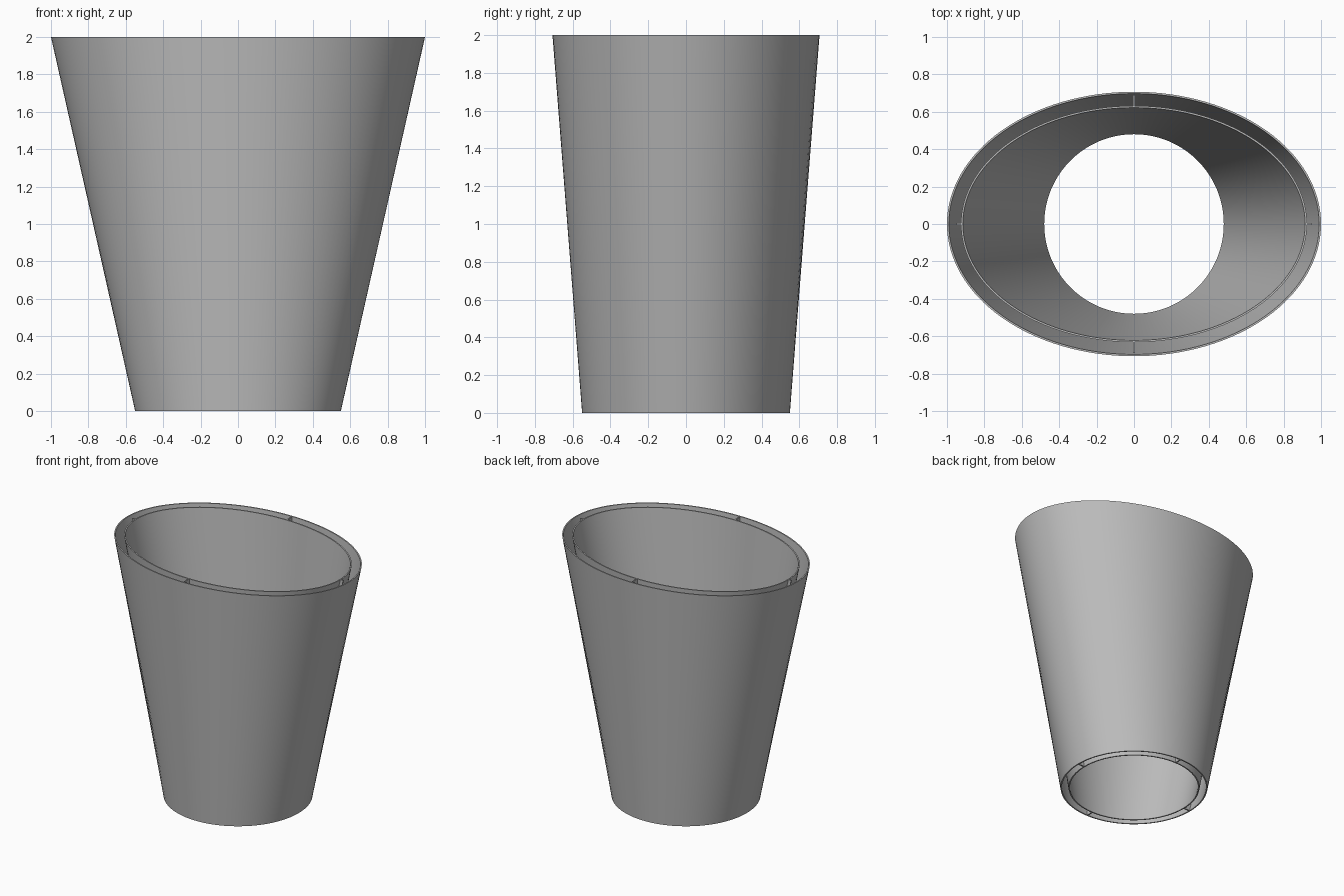
import bpy
import bmesh
from math import cos, sin, pi

cube = bpy.data.objects.get("Cube")
if cube:
    bpy.data.objects.remove(cube, do_unlink=True)

SIDES = 128
HEIGHT = 2.0

grey = bpy.data.materials.new("plain grey")
grey.use_nodes = True
colour = (0.5, 0.5, 0.5, 1)
grey.diffuse_color = colour
grey.node_tree.nodes["Principled BSDF"].inputs["Base Color"].default_value = colour


def finish(name, bm):
    bmesh.ops.recalc_face_normals(bm, faces=bm.faces)
    mesh = bpy.data.meshes.new(name)
    bm.to_mesh(mesh)
    bm.free()
    mesh.materials.append(grey)
    obj = bpy.data.objects.new(name, mesh)
    bpy.context.collection.objects.link(obj)
    return obj


def tapered_wall(name, base, rim_x, rim_y, thickness):
    """Thin wall lofted from a round base to an oval rim."""
    bm = bmesh.new()

    def ring(rx, ry, z):
        return [bm.verts.new((rx * cos(2 * pi * i / SIDES),
                              ry * sin(2 * pi * i / SIDES), z))
                for i in range(SIDES)]

    t = thickness
    rings = [ring(base, base, 0), ring(rim_x, rim_y, HEIGHT),
             ring(rim_x - t, rim_y - t, HEIGHT), ring(base - t, base - t, 0)]
    for a, b in zip(rings, rings[1:] + rings[:1]):
        for i in range(SIDES):
            j = (i + 1) % SIDES
            bm.faces.new((a[i], a[j], b[j], b[i]))
    obj = finish(name, bm)
    bpy.ops.object.select_all(action='DESELECT')
    obj.select_set(True)
    bpy.context.view_layer.objects.active = obj
    bpy.ops.object.shade_smooth_by_angle(angle=pi / 6)


def rib(name, angle, base_in, base_out, rim_in, rim_out, half=0.005):
    """Slim upright web joining the two walls."""
    bm = bmesh.new()
    c, s = round(cos(angle)), round(sin(angle))
    profile = [(base_in, 0), (base_out, 0), (rim_out, HEIGHT), (rim_in, HEIGHT)]
    sides = [[bm.verts.new((r * c - w * s, r * s + w * c, z)) for r, z in profile]
             for w in (-half, half)]
    bm.faces.new(sides[0])
    bm.faces.new(sides[1])
    for i in range(4):
        j = (i + 1) % 4
        bm.faces.new((sides[0][i], sides[0][j], sides[1][j], sides[1][i]))
    finish(name, bm)


# Outer and inner walls
tapered_wall("outer_wall", 0.55, 1.0, 0.707, 0.01)
tapered_wall("inner_wall", 0.49, 0.925, 0.632, 0.01)

# Four ribs in the gap
for k, name in enumerate(("left_rib", "back_rib", "right_rib", "front_rib")):
    rim_in, rim_out = ((0.92, 0.95), (0.627, 0.69))[k % 2]
    rib(name, k * pi / 2, 0.485, 0.542, rim_in, rim_out)
